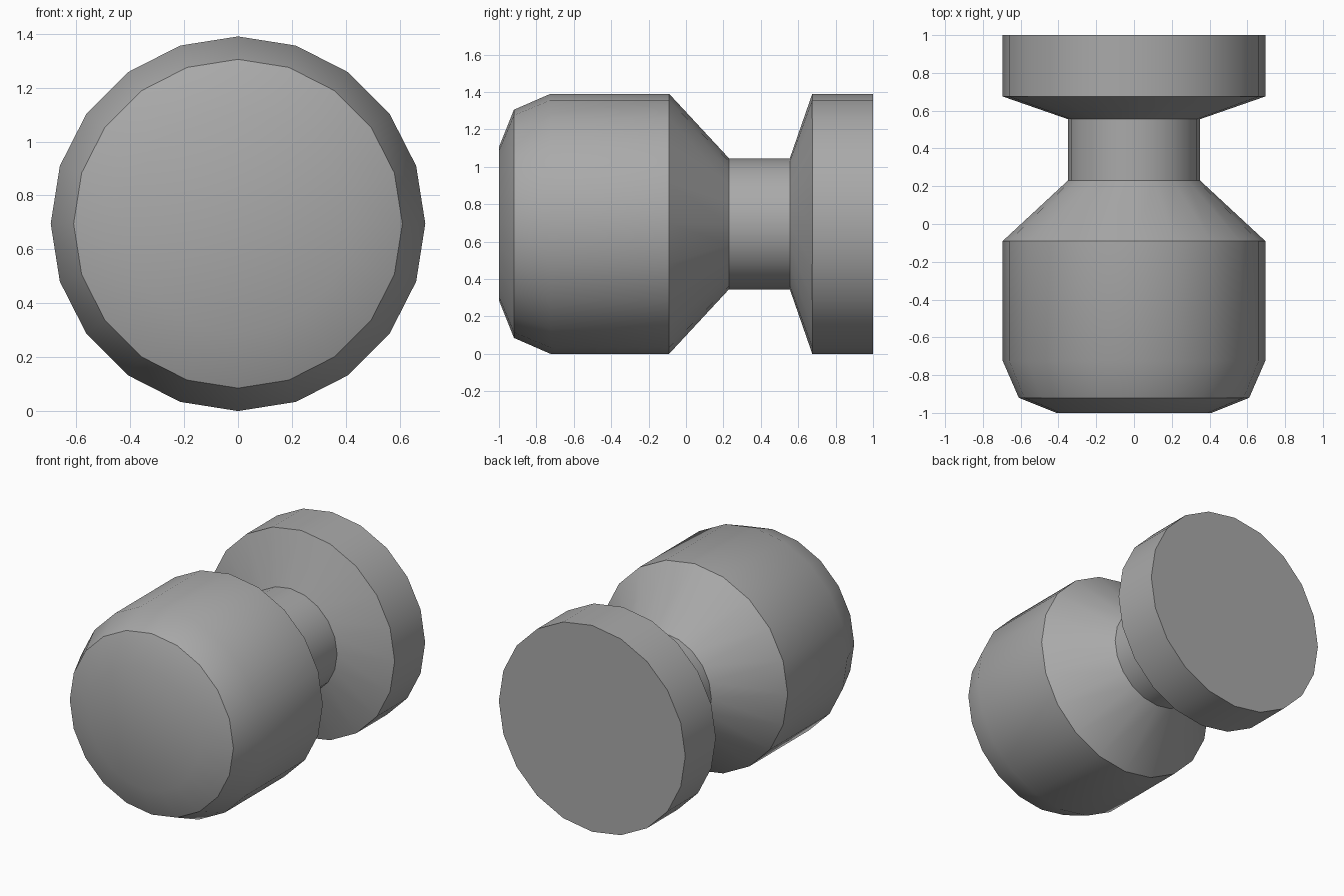
import bpy, bmesh, math
from mathutils import Matrix

cube = bpy.data.objects.get("Cube")
if cube:
    bpy.data.objects.remove(cube, do_unlink=True)

SIDES = 20
RADIUS = 0.695
NECK = 0.35

grey = bpy.data.materials.new("mid grey")
grey.use_nodes = True
COLOUR = (0.4, 0.4, 0.4, 1)
grey.diffuse_color = COLOUR
grey.node_tree.nodes["Principled BSDF"].inputs["Base Color"].default_value = COLOUR

# Outline along y, from the domed front to the flat back: (y, radius)
profile = [(-1, 0), (-1, 0.41), (-0.92, 0.61), (-0.725, RADIUS),
           (-0.09, RADIUS), (0.23, NECK), (0.555, NECK),
           (0.675, RADIUS), (1, RADIUS), (1, 0)]

# Turned knob: spin the outline about the y axis
bm = bmesh.new()
points = [bm.verts.new((0, y, r)) for y, r in profile]
edges = [bm.edges.new(pair) for pair in zip(points, points[1:])]
bmesh.ops.spin(bm, geom=points + edges, cent=(0, 0, 0), axis=(0, 1, 0),
               angle=math.tau, steps=SIDES, use_merge=True)
bmesh.ops.remove_doubles(bm, verts=bm.verts, dist=0.001)
bmesh.ops.transform(bm, matrix=Matrix.Translation((0, 0, RADIUS)), verts=bm.verts)

# Flat back disc as a single face
back = [f for f in bm.faces if all(v.co.y > 0.99 for v in f.verts)]
bmesh.ops.dissolve_faces(bm, faces=back)
bmesh.ops.recalc_face_normals(bm, faces=bm.faces)

mesh = bpy.data.meshes.new("turned_knob")
bm.to_mesh(mesh)
bm.free()
mesh.materials.append(grey)
knob = bpy.data.objects.new("turned_knob", mesh)
bpy.context.collection.objects.link(knob)

# Smooth around the barrel, sharp at the shoulders
bpy.context.view_layer.objects.active = knob
knob.select_set(True)
bpy.ops.object.shade_smooth_by_angle(angle=math.radians(35))
